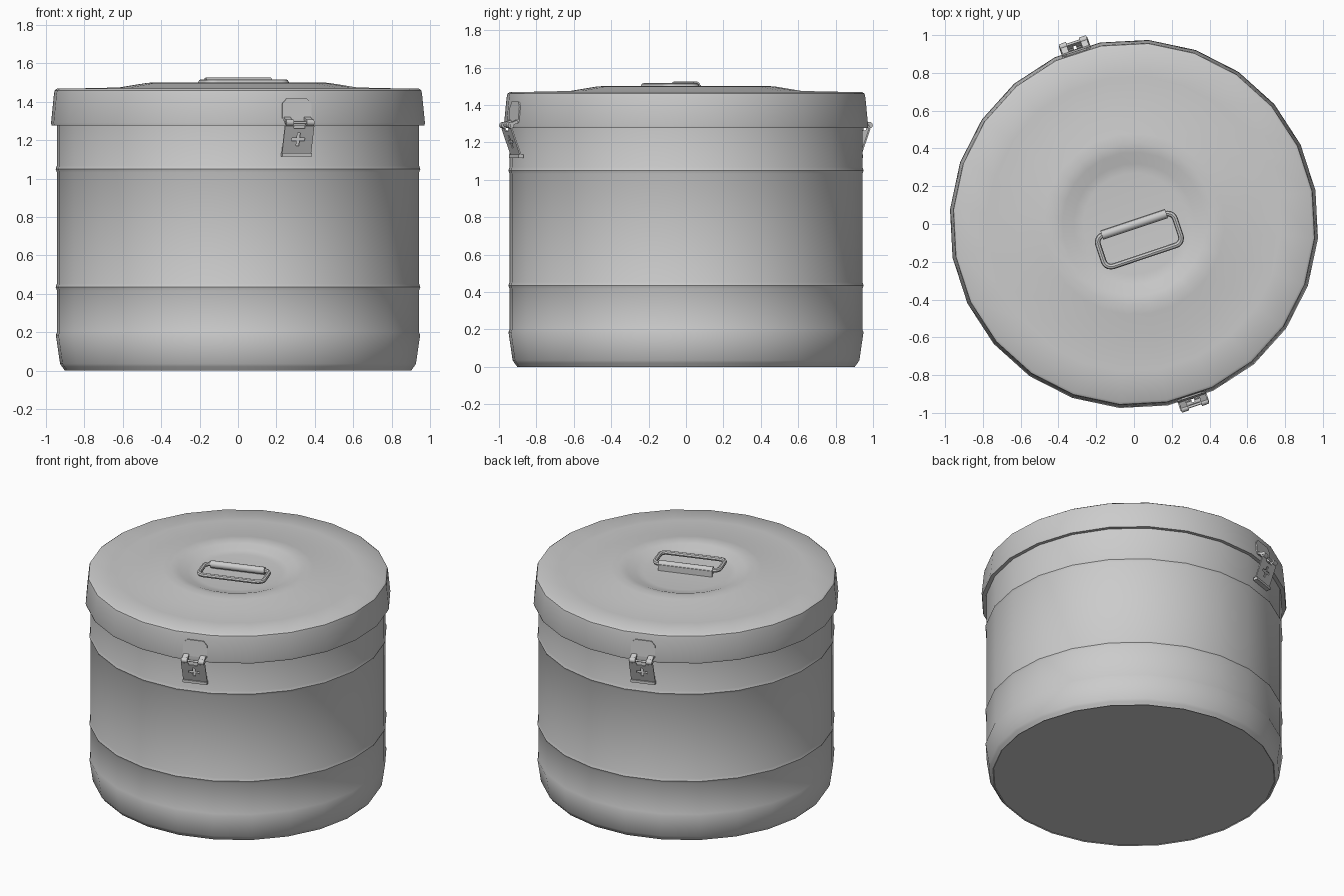
import bpy, bmesh, math
from mathutils import Matrix, Vector

if "Cube" in bpy.data.objects:
    bpy.data.objects.remove(bpy.data.objects["Cube"])

SIDES = 24
TURN = math.radians(18.5)          # latches and handle share this turn


def finish(ob, angle=35):
    bpy.ops.object.select_all(action='DESELECT')
    ob.select_set(True)
    bpy.context.view_layer.objects.active = ob
    if ob.type != 'MESH':
        bpy.ops.object.convert(target='MESH')
        ob = bpy.context.object
    bpy.ops.object.shade_smooth_by_angle(angle=math.radians(angle))
    return ob


def add_bm(name, bm, mat=Matrix(), angle=35):
    bmesh.ops.recalc_face_normals(bm, faces=bm.faces)
    me = bpy.data.meshes.new(name)
    bm.to_mesh(me)
    bm.free()
    ob = bpy.data.objects.new(name, me)
    bpy.context.collection.objects.link(ob)
    ob.matrix_world = mat
    return finish(ob, angle)


def lathe(name, profile, angle=35):
    bm = bmesh.new()
    vs = [bm.verts.new((r, 0, z)) for r, z in profile]
    es = [bm.edges.new(p) for p in zip(vs, vs[1:])]
    bmesh.ops.spin(bm, geom=vs + es, axis=(0, 0, 1), cent=(0, 0, 0),
                   angle=math.tau, steps=SIDES)
    bmesh.ops.remove_doubles(bm, verts=bm.verts, dist=1e-4)
    return add_bm(name, bm, Matrix.Rotation(math.radians(10.5), 4, 'Z'), angle)


def box(name, size, mat):
    bm = bmesh.new()
    bmesh.ops.create_cube(bm, size=1)
    bmesh.ops.scale(bm, vec=size, verts=bm.verts)
    return add_bm(name, bm, mat)


def rod(name, radius, length, mat):
    bm = bmesh.new()
    bmesh.ops.create_cone(bm, cap_ends=True, segments=12, radius1=radius,
                          radius2=radius, depth=length,
                          matrix=Matrix.Rotation(math.pi / 2, 4, 'Y'))
    return add_bm(name, bm, mat)


def curve(name, loops, mat, extrude=0, bevel=0):
    cu = bpy.data.curves.new(name, 'CURVE')
    cu.dimensions = '3D' if bevel else '2D'
    cu.fill_mode = 'FULL' if bevel else 'BOTH'
    cu.extrude, cu.bevel_depth, cu.bevel_resolution = extrude, bevel, 2
    for pts in loops:
        sp = cu.splines.new('POLY')
        sp.points.add(len(pts) - 1)
        for p, (x, y) in zip(sp.points, pts):
            p.co = (x, y, 0, 1)
        sp.use_cyclic_u = True
    ob = bpy.data.objects.new(name, cu)
    bpy.context.collection.objects.link(ob)
    ob.matrix_world = mat
    return finish(ob)


def rounded_rect(w, h, r, n=5):
    pts = []
    for k, (sx, sy) in enumerate([(1, 1), (-1, 1), (-1, -1), (1, -1)]):
        for i in range(n + 1):
            a = math.pi / 2 * (k + i / n)
            pts.append((sx * (w / 2 - r) + r * math.cos(a),
                        sy * (h / 2 - r) + r * math.sin(a)))
    return pts


# Drum body with two beads and a stepped foot
body = [(0, 0.005), (0.90, 0.005), (0.905, 0), (0.92, 0.02), (0.93, 0.035),
        (0.952, 0.185), (0.946, 0.20)]
for z in (0.435, 1.05):
    body += [(0.946, z - 0.018), (0.953, z), (0.946, z + 0.018)]
body += [(0.946, 1.30)]
lathe("drum_body", body)

# Lid with flared skirt, raised ring and shallow recess
lathe("lid", [(0.944, 1.30), (0.948, 1.278), (0.974, 1.276), (0.977, 1.29),
              (0.962, 1.44), (0.958, 1.46), (0.945, 1.469), (0.78, 1.471),
              (0.62, 1.475), (0.48, 1.498), (0.43, 1.502), (0.38, 1.495),
              (0.32, 1.472), (0.27, 1.466), (0, 1.466)])

# Lid handle loop, its hinge sleeve and mounting strip
top = Matrix.Rotation(TURN, 4, 'Z')
curve("handle_loop", [rounded_rect(0.43, 0.175, 0.04)],
      top @ Matrix.Translation((0, -0.09, 1.502)), bevel=0.015)
rod("handle_sleeve", 0.024, 0.36, top @ Matrix.Translation((0, -0.003, 1.502)))
box("handle_strip", (0.36, 0.012, 0.05),
    top @ Matrix.Translation((0, 0.018, 1.482)))

# Latches on opposite sides
w, a, b = 0.08, 0.036, 0.008
plus = [(b, b), (b, a), (-b, a), (-b, b), (-a, b), (-a, -b),
        (-b, -b), (-b, -a), (b, -a), (b, -b), (a, -b), (a, b)]
tilt = math.radians(20)
for k, side in enumerate(("front", "back")):
    base = Matrix.Rotation(TURN + math.pi * k, 4, 'Z')

    def at(x, r, z, rx=0.0):
        return base @ Matrix.Translation((x, -r, z)) @ Matrix.Rotation(rx, 4, 'X')

    # Swinging flap with a plus-shaped hole
    curve(side + "_latch_flap",
          [[(-w, -0.085), (w, -0.085), (w, 0.075), (0.03, 0.075), (0.03, 0.06),
            (-0.03, 0.06), (-0.03, 0.075), (-w, 0.075)], plus],
          at(0, 0.985, 1.205, math.pi / 2 + tilt), extrude=0.004)
    # Foot lip of the flap
    box(side + "_latch_lip", (2 * w, 0.03, 0.018), at(0, 0.957, 1.125))
    # Fixed plate on the lid skirt
    curve(side + "_latch_plate",
          [[(-w, -0.055), (w, -0.055), (w, 0.028), (0.055, 0.055),
            (-0.055, 0.055), (-w, 0.028)]],
          at(0, 0.963, 1.362, math.pi / 2 - math.radians(5)), extrude=0.006)
    # Hinge ears and knuckles
    for s in (-1, 1):
        box(side + "_latch_ear", (0.036, 0.06, 0.016),
            at(s * 0.056, 0.987, 1.306, math.radians(22)))
        rod(side + "_latch_knuckle", 0.017, 0.04, at(s * 0.056, 1.011, 1.292))
    rod(side + "_latch_pin", 0.007, 0.16, at(0, 1.011, 1.292))
